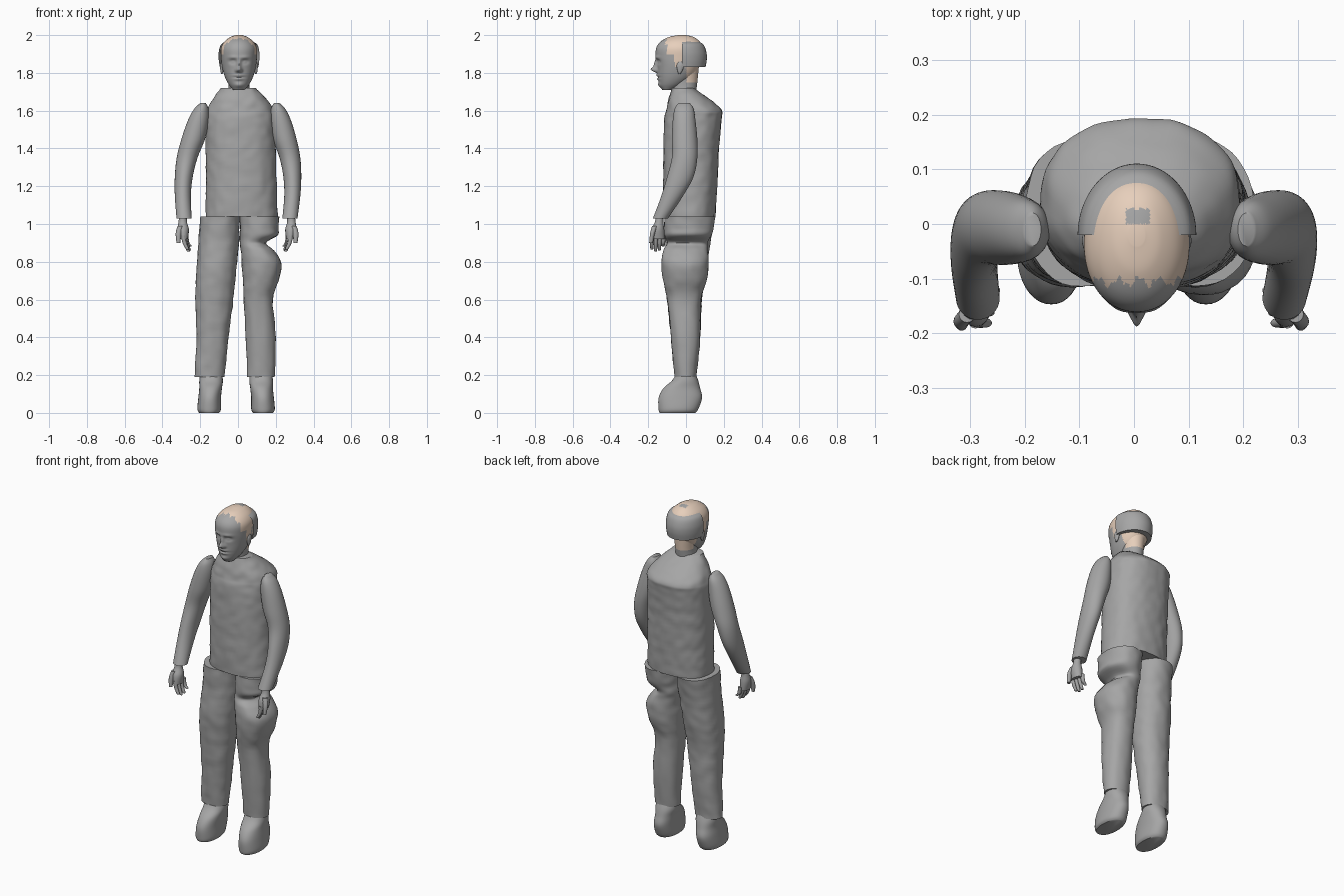
import bpy, bmesh, math
from mathutils import Vector, noise

if "Cube" in bpy.data.objects:
    bpy.data.objects.remove(bpy.data.objects["Cube"])


def material(name, rgb):
    m = bpy.data.materials.new(name)
    m.use_nodes = True
    color = (*rgb, 1)
    m.diffuse_color = color
    bsdf = m.node_tree.nodes["Principled BSDF"]
    bsdf.inputs["Base Color"].default_value = color
    bsdf.inputs["Roughness"].default_value = 0.8
    return m


GREY = material("plain grey", (0.38, 0.38, 0.38))
BEIGE = material("warm beige", (0.83, 0.65, 0.52))


def spline(a, b, c, d, t):
    """Smooth value between b and c."""
    return b + t / 2 * (c - a + t * (2 * a - 5 * b + 4 * c - d + t * (3 * (b - c) + d - a)))


def finish(bm, name, angle=50):
    bmesh.ops.recalc_face_normals(bm, faces=bm.faces)
    mesh = bpy.data.meshes.new(name)
    bm.to_mesh(mesh)
    bm.free()
    obj = bpy.data.objects.new(name, mesh)
    bpy.context.collection.objects.link(obj)
    mesh.materials.append(GREY)
    mesh.materials.append(BEIGE)
    bpy.ops.object.select_all(action='DESELECT')
    obj.select_set(True)
    bpy.context.view_layer.objects.active = obj
    bpy.ops.object.shade_smooth_by_angle(angle=math.radians(angle))
    return obj


def loft_mesh(rings, sides=40, steps=5, power=2.2, rumple=0.0):
    """Skin through rings of (height, x low, x high, y low, y high) in hundredths."""
    padded = [rings[0], *rings, rings[-1]]
    levels = []
    for i in range(len(rings) - 1):
        for s in range(steps):
            levels.append([spline(*v, s / steps) for v in zip(*padded[i:i + 4])])
    levels.append(rings[-1])
    bm = bmesh.new()
    loops = []
    for z, xa, xb, ya, yb in levels:
        loop = []
        for k in range(sides):
            a = math.tau * k / sides
            c, s = math.cos(a), math.sin(a)
            c = math.copysign(abs(c) ** (2 / power), c)
            s = math.copysign(abs(s) ** (2 / power), s)
            p = Vector(((xa + xb + (xb - xa) * c) / 2, (ya + yb + (yb - ya) * s) / 2, z)) / 100
            if rumple:
                p += Vector((c, s, 0)) * noise.noise(p * 22) * rumple
            loop.append(bm.verts.new(p))
        loops.append(loop)
    for low, high in zip(loops, loops[1:]):
        for k in range(sides):
            n = (k + 1) % sides
            bm.faces.new((low[k], low[n], high[n], high[k]))
    bm.faces.new(loops[0])
    bm.faces.new(loops[-1])
    return bm


def loft(name, rings, **options):
    return finish(loft_mesh(rings, **options), name)


def mirrored(rings, shift):
    """Swap sides, moving each ring outward by shift(height)."""
    return [(z, -b - shift(z), -a - shift(z), c, d) for z, a, b, c, d in rings]


# Torso with sloping shoulders and an open-neck edge
loft("torso", [(104, -17, 21, -11.5, 15.5), (120, -17, 20.5, -12, 16.5),
               (140, -17, 20, -12, 17.5), (155, -17, 19.5, -11.5, 18.8),
               (160, -16.5, 19, -10.5, 19), (165, -14, 16, -9.5, 14),
               (172, -9, 9.5, -7.5, 4)], sides=72, steps=10, power=2.3, rumple=0.004)

# Trouser legs: the left one has a pinched hip and bulging thigh
loft("left_trouser_leg", [(104, 1, 22, -11.5, 15.5), (98, 1, 21.5, -11.5, 14.5),
                          (94, 1, 21, -11.5, 13.5), (90, 1, 14.8, -10, 11.5),
                          (86, 1.5, 19, -12, 11.5), (79, 2, 23, -13, 12),
                          (70, 2.5, 21.5, -12, 11), (60, 3, 18.5, -10, 8),
                          (40, 4, 20, -8, 7.5), (19, 5, 19.3, -6, 5.5)], rumple=0.004)
loft("right_trouser_leg", [(104, -20, 1, -11.5, 15.5), (90, -21, 0.5, -11, 13),
                           (75, -22, -1, -11.5, 11), (60, -22.5, -2.5, -10, 8.5),
                           (40, -22, -5, -8, 7.5), (19, -23, -7, -6, 5.5)],
     steps=9, rumple=0.004)

# Shoes
shoe = [(0, 8, 18.5, -14, 5), (2, 7, 19.5, -14.5, 6.5), (8, 7, 19, -14.5, 8.5),
        (13, 6.5, 18.5, -12, 7.5), (17, 6, 18.5, -7.5, 6.5), (21, 6.5, 18, -5, 5)]
loft("left_shoe", shoe)
loft("right_shoe", mirrored(shoe, lambda z: 2))

# Sleeves, bent forward at the elbow
sleeve = [(164, 19, 22, -4, 2), (161, 17.5, 25, -6, 4), (155, 17, 28, -7, 5),
          (145, 18.5, 31, -7.5, 6), (135, 22, 33, -7.5, 6), (125, 24, 33.5, -10, 4),
          (115, 24.5, 33, -13, -1.5), (103, 23.5, 31.5, -17.5, -9.5)]
loft("left_sleeve", sleeve, power=2)
loft("right_sleeve", mirrored(sleeve, lambda z: (164 - z) / 20 - 2), power=2)

# Hands: palm, four fingers and a thumb
hand = {"palm": [(105, 26, 30, -16, -12), (101, 26, 30.5, -16.5, -12),
                 (97, 25, 31, -18.5, -11.5), (92, 25.5, 30, -19, -11.5)],
        "thumb": [(99, 28, 31, -18, -15), (95, 29, 32, -19, -16.5), (90, 29.5, 31.5, -19.5, -17.5)]}
for i, tip in enumerate((86.5, 85.5, 86, 88)):
    x, y = 28 - i * 0.5, -18 + i * 2
    hand[f"finger_{i + 1}"] = [(94, x - 1.2, x + 1.2, y - 1.1, y + 1.1),
                               (90, x - 1.8, x + 0.4, y - 1, y + 1),
                               (tip + 0.5, x - 3, x - 1.2, y - 0.9, y + 0.7),
                               (tip, x - 2.7, x - 1.8, y - 0.5, y + 0.3)]
for part, rings in hand.items():
    loft("left_" + part, rings, sides=16, power=2)
    loft("right_" + part, mirrored(rings, lambda z: 1), sides=16, power=2)

# Neck, with the bare nape in beige
neck = loft("neck", [(168, -5.5, 6.5, -7, 5), (175, -5, 6, -8, 6), (186, -6.5, 7.5, -8, 7)],
            steps=8, power=2)
for f in neck.data.polygons:
    f.material_index = int(f.center.y > 0.005 and f.center.z > 1.75)

# Head, with facial features pushed out or in along the front
bm = loft_mesh([(171, -2.5, 3.5, -12.5, -7), (174, -5, 6, -14, -1), (178, -7, 8, -14.8, 4),
                (183, -8.4, 9.4, -15.2, 7), (188, -9, 10, -16, 8.7), (193, -9, 10, -15.8, 8.8),
                (196.5, -7.2, 8.2, -13.5, 7.3), (199, -4, 5, -9, 4), (200, -1, 2, -4, 0)],
               sides=128, steps=9, power=2.1)
FEATURES = {  # x offset, height, push, spread in x, spread in z
    "nose_tip": (0, 181.8, 3.2, 1.1, 1.2), "nose_bridge": (0, 184.5, 1.5, 0.8, 1.8),
    "nostrils": (1.2, 181.2, 0.8, 0.7, 0.7), "sockets": (3.2, 186, -1.3, 1.6, 1),
    "eyes": (3.2, 185.8, 0.7, 0.9, 0.5), "brows": (3.2, 188.2, 0.5, 2, 0.7),
    "upper_lip": (0, 178.6, 0.8, 1.9, 0.6), "lower_lip": (0, 176.8, 0.8, 1.7, 0.6),
    "mouth_line": (0, 177.7, -0.7, 2.4, 0.3), "chin": (0, 173.5, 0.9, 2, 1.1)}
for v in bm.verts:
    if v.co.y < -0.06:
        x, z = v.co.x * 100 - 0.5, v.co.z * 100
        for fx, fz, push, sx, sz in FEATURES.values():
            for side in ((1, -1) if fx else (1,)):
                d = ((x - side * fx) / sx) ** 2 + ((z - fz) / sz) ** 2
                v.co.y -= push / 100 * math.exp(-d / 1.5)
head = finish(bm, "head", 70)


def is_beige(c):
    ragged = 0.008 * math.sin(c.x * 170) + 0.004 * math.sin(c.x * 410)
    crown = abs(c.x - 0.007) < 0.022 and 0 < c.y < 0.028 and c.z > 1.97
    top = c.y > -0.105 + ragged and c.z > 1.9
    sideburn = -0.06 < c.y < -0.015 and c.z > 1.83
    nape = c.y > 0 and c.z > 1.75
    return (top or sideburn or nape) and not crown


for f in head.data.polygons:
    f.material_index = int(is_beige(f.center))

# Ears
for side, label in ((1, "left"), (-1, "right")):
    x = 0.5 + side * 9
    loft(label + "_ear", [(179.5, x - 0.4, x + 0.4, -4, -3), (181, x - 0.8, x + 0.8, -4.5, -2),
                          (184, x - 1, x + 1, -5, -1), (186, x - 0.5, x + 0.5, -4, -2)],
         sides=20, power=2)

# Grey half-shell wrapped round the back of the head
bm = loft_mesh([(183, -9.6, 10.8, -14, 10.3), (187, -10.2, 11.3, -15, 11),
                (191, -10.2, 11.3, -15, 10.8), (195, -9, 10.2, -13, 9.2),
                (197, -6, 7, -9, 6)], sides=64, power=2)
cut = bmesh.ops.bisect_plane(bm, geom=bm.verts[:] + bm.edges[:] + bm.faces[:],
                             plane_co=(0, -0.02, 0), plane_no=(0, 1, 0), clear_inner=True)
bmesh.ops.holes_fill(bm, edges=[e for e in cut["geom_cut"] if isinstance(e, bmesh.types.BMEdge)])
finish(bm, "back_hair_shell")
